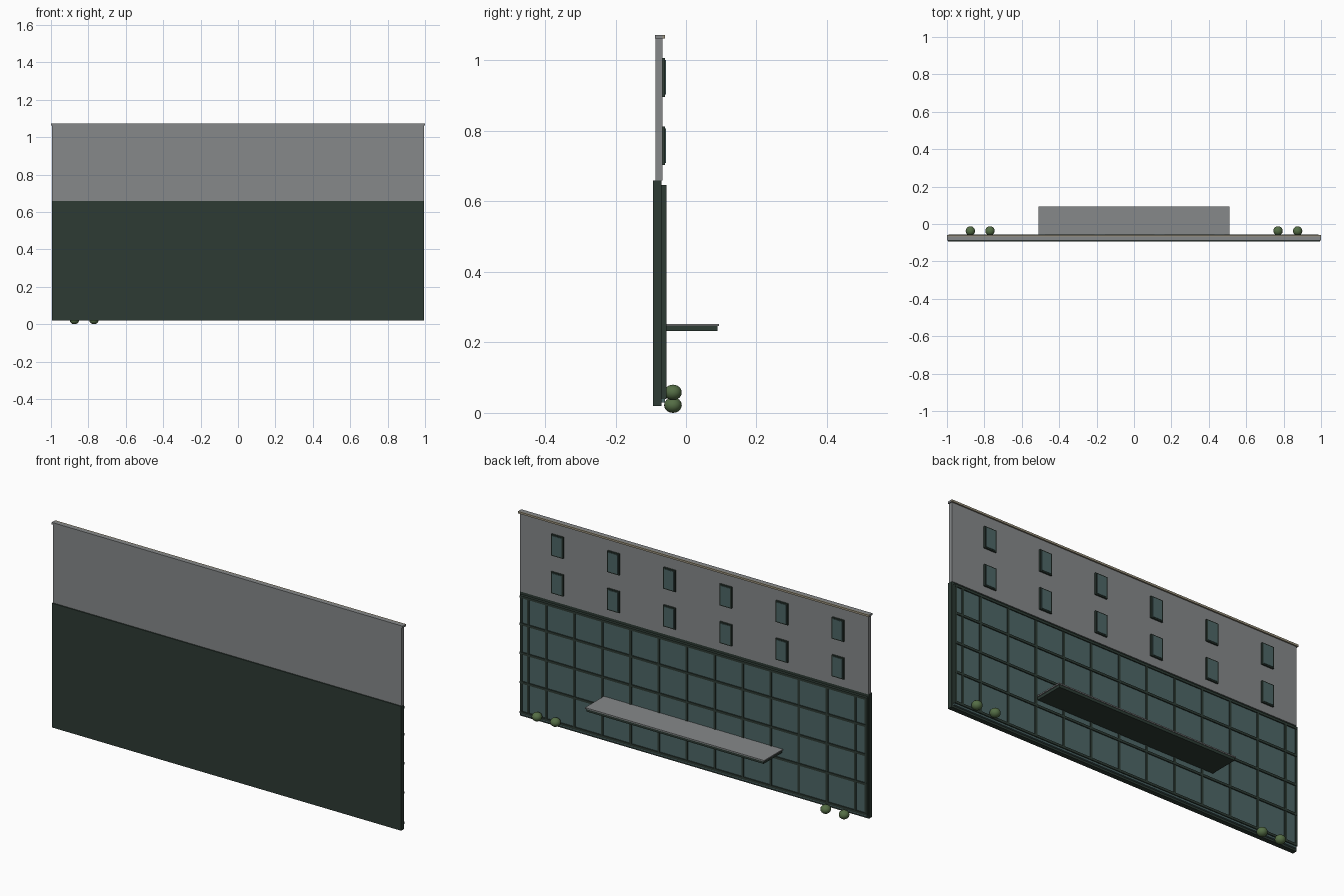
import bpy, bmesh
from mathutils import Matrix, Vector

if "Cube" in bpy.data.objects:
    bpy.data.objects.remove(bpy.data.objects["Cube"])


def material(name, rgb):
    m = bpy.data.materials.new(name)
    m.diffuse_color = (*rgb, 1.0)
    m.use_nodes = True
    m.node_tree.nodes["Principled BSDF"].inputs["Base Color"].default_value = m.diffuse_color
    return m


GREY = material("grey_render", (0.24, 0.25, 0.255))
DARK = material("dark_green_metal", (0.026, 0.043, 0.034))
GLASS = material("teal_glass", (0.075, 0.135, 0.135))
TAN = material("tan_trim", (0.33, 0.29, 0.21))
LEAF = material("leaf_green", (0.09, 0.155, 0.06))


def boxes(name, mat, extents):
    """One object made of boxes, each given as (x0, x1, y0, y1, z0, z1)."""
    bm = bmesh.new()
    for x0, x1, y0, y1, z0, z1 in extents:
        centre = Vector(((x0 + x1) / 2, (y0 + y1) / 2, (z0 + z1) / 2))
        size = Matrix.Diagonal((x1 - x0, y1 - y0, z1 - z0, 1))
        bmesh.ops.create_cube(bm, size=1, matrix=Matrix.Translation(centre) @ size)
    mesh = bpy.data.meshes.new(name)
    bm.to_mesh(mesh)
    bm.free()
    mesh.materials.append(mat)
    ob = bpy.data.objects.new(name, mesh)
    bpy.context.collection.objects.link(ob)
    return ob


# Wall slabs
boxes("lower_wall", DARK, [(-0.995, 0.995, -0.093, -0.069, 0.02, 0.66)])
boxes("upper_wall", GREY, [(-0.994, 0.994, -0.087, -0.067, 0.66, 1.063)])
boxes("roof_cap", GREY, [(-1, 1, -0.088, -0.067, 1.063, 1.073)])
boxes("cornice_trim", TAN, [(-1, 1, -0.067, -0.060, 1.063, 1.073)])

# Curtain wall glass with its grid of bars
boxes("curtain_glass", GLASS, [(-0.988, 0.985, -0.069, -0.060, 0.03, 0.642)])
T = 0.006
posts = [-0.985, 0.94, 0.98] + [-0.923 + 0.16 * i for i in range(12)]
boxes("mullions", DARK, [(x - T, x + T, -0.069, -0.056, 0.04, 0.645) for x in posts])
rails = [0.045, 0.2, 0.35, 0.5, 0.64]
boxes("transoms", DARK, [(-0.99, 0.986, -0.069, -0.055, z - T, z + T) for z in rails])

# Two rows of upper windows
spots = [(-0.823 + 0.32 * i, z) for i in range(6) for z in (0.758, 0.952)]
boxes("window_frames", DARK,
      [(x - 0.034, x + 0.034, -0.067, -0.059, z - 0.055, z + 0.055) for x, z in spots])
boxes("window_panes", GLASS,
      [(x - 0.027, x + 0.027, -0.060, -0.057, z - 0.049, z + 0.049) for x, z in spots])

# Entrance canopy
boxes("canopy_body", DARK, [(-0.505, 0.505, -0.06, 0.090, 0.232, 0.246)])
boxes("canopy_top", GREY, [(-0.51, 0.51, -0.06, 0.093, 0.246, 0.252)])

# Shrubs
for i, (x, z) in enumerate([(-0.875, 0.022), (-0.77, 0.022), (0.77, 0.058), (0.875, 0.058)]):
    bpy.ops.mesh.primitive_uv_sphere_add(segments=20, ring_count=12, radius=1,
                                         location=(x, -0.037, z))
    shrub = bpy.context.object
    shrub.name = f"shrub_{i + 1}"
    shrub.scale = (0.025, 0.025, 0.022)
    shrub.data.materials.append(LEAF)
    bpy.ops.object.shade_smooth()
